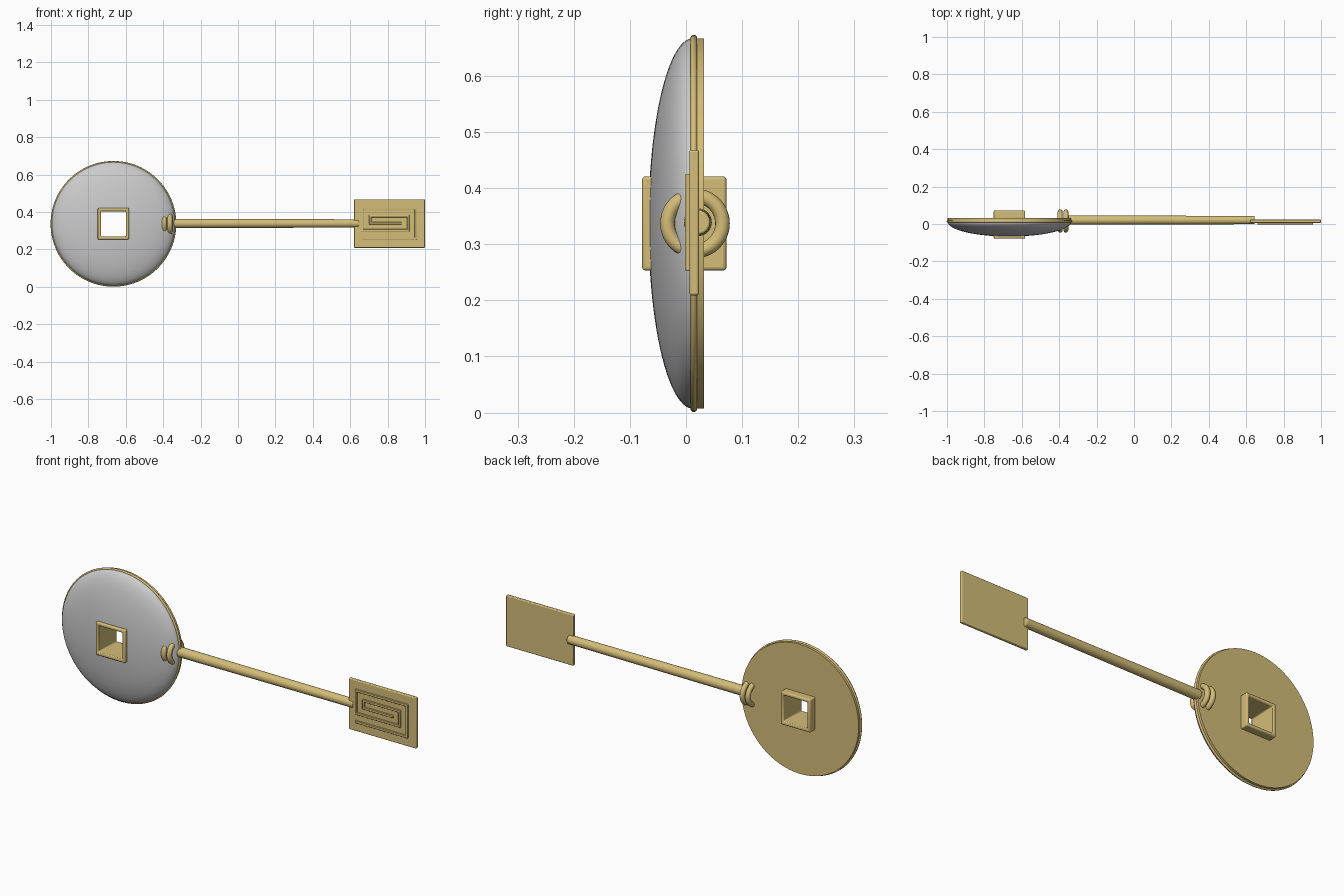
import bpy, bmesh, math

if "Cube" in bpy.data.objects:
    bpy.data.objects.remove(bpy.data.objects["Cube"])

CX, CZ, R = -0.666, 0.337, 0.33      # disc centre and radius
HOLE = 0.072                         # half width of the square hole

gold = bpy.data.materials.new("gold")
gold.diffuse_color = (0.66, 0.51, 0.19, 1)
gold.use_nodes = True
gold.node_tree.nodes["Principled BSDF"].inputs["Base Color"].default_value = gold.diffuse_color


def finish(obj, name, mat=gold, bevel=0, segs=3, angle=35):
    obj.name = name
    if mat:
        obj.data.materials.append(mat)
    if bevel:
        m = obj.modifiers.new("bevel", 'BEVEL')
        m.width, m.segments = bevel, segs
    bpy.ops.object.select_all(action='DESELECT')
    obj.select_set(True)
    bpy.context.view_layer.objects.active = obj
    bpy.ops.object.shade_smooth_by_angle(angle=math.radians(angle))
    return obj


def from_bmesh(bm, name, **kw):
    bmesh.ops.recalc_face_normals(bm, faces=bm.faces)
    me = bpy.data.meshes.new(name)
    bm.to_mesh(me)
    bm.free()
    obj = bpy.data.objects.new(name, me)
    bpy.context.collection.objects.link(obj)
    return finish(obj, name, **kw)


def loft(rings, name, closed=False, **kw):
    """Skin a list of equal-length point rings."""
    bm = bmesh.new()
    vs = [[bm.verts.new(p) for p in ring] for ring in rings]
    pairs = list(zip(vs, vs[1:])) + ([(vs[-1], vs[0])] if closed else [])
    for a, b in pairs:
        for i in range(len(a)):
            j = (i + 1) % len(a)
            bm.faces.new((a[i], a[j], b[j], b[i]))
    return from_bmesh(bm, name, **kw)


def disc_ring(t, height):
    """Ring blending from the square hole (t=0) to the round rim (t=1)."""
    pts = []
    for i in range(96):
        a = math.tau * i / 96
        c, s = math.cos(a), math.sin(a)
        r = (1 - t) * HOLE / max(abs(c), abs(s)) + t * R
        pts.append((CX + r * c, height(r), CZ + r * s))
    return pts


def box(name, x0, x1, y0, y1, z0, z1, **kw):
    bpy.ops.mesh.primitive_cube_add(size=1, location=((x0 + x1) / 2, (y0 + y1) / 2, (z0 + z1) / 2))
    obj = bpy.context.object
    obj.scale = (x1 - x0, y1 - y0, z1 - z0)
    bpy.ops.object.transform_apply(location=False, rotation=False, scale=True)
    return finish(obj, name, **kw)


def torus(name, loc, rot, major, minor):
    bpy.ops.mesh.primitive_torus_add(location=loc, rotation=rot, major_radius=major, minor_radius=minor,
                                     major_segments=96, minor_segments=16)
    return finish(bpy.context.object, name)


# Domed grey face with a square hole
dome = lambda r: 0.012 - 0.079 * math.sqrt(max(0, 1 - (r / R) ** 2))
loft([disc_ring(math.sin(math.pi / 2 * k / 20), dome) for k in range(21)], "domed_face", mat=None)

# Gold backing plate
loft([disc_ring(t, lambda r, y=y: y) for t, y in ((0, 0.012), (1, 0.012), (1, 0.032), (0, 0.032))],
     "back_plate", closed=True)

# Rim wire around the disc
torus("rim", (CX, 0.014, CZ), (math.pi / 2, 0, 0), 0.33, 0.006)

# Square tube framing the hole
corners = ((-1, -1), (1, -1), (1, 1), (-1, 1))
loft([[(CX + h * a, y, CZ + h * b) for a, b in corners]
      for h, y in ((0.084, -0.078), (0.084, 0.072), (0.067, 0.072), (0.067, -0.078))],
     "hole_frame", closed=True, bevel=0.006)

# Handle rod, slightly tapered
x0, x1 = -0.35, 0.645
bpy.ops.mesh.primitive_cone_add(vertices=32, radius1=0.025, radius2=0.022, depth=x1 - x0,
                                location=((x0 + x1) / 2, 0.021, CZ + 0.002), rotation=(0, math.pi / 2, 0))
finish(bpy.context.object, "handle_rod", bevel=0.004)

# Binding rings joining the rod to the disc
for i, x in enumerate((-0.395, -0.364)):
    torus(f"binding_ring_{i + 1}", (x, 0.016, CZ), (0, math.pi / 2, 0), 0.049, 0.013)

# End plate
box("end_plate", 0.62, 1.0, 0.006, 0.023, 0.209, 0.468, bevel=0.004)

# Raised square spiral on the front of the end plate
path = [(0.665, 0.259), (0.951, 0.259), (0.951, 0.419), (0.665, 0.419), (0.665, 0.302), (0.91, 0.302),
        (0.91, 0.378), (0.707, 0.378), (0.707, 0.34), (0.868, 0.34)]
w = 0.006
for i, (p, q) in enumerate(zip(path, path[1:])):
    box(f"spiral_strip_{i + 1}", min(p[0], q[0]) - w, max(p[0], q[0]) + w, -0.002, 0.01,
        min(p[1], q[1]) - w, max(p[1], q[1]) + w, bevel=0.002, segs=2)
